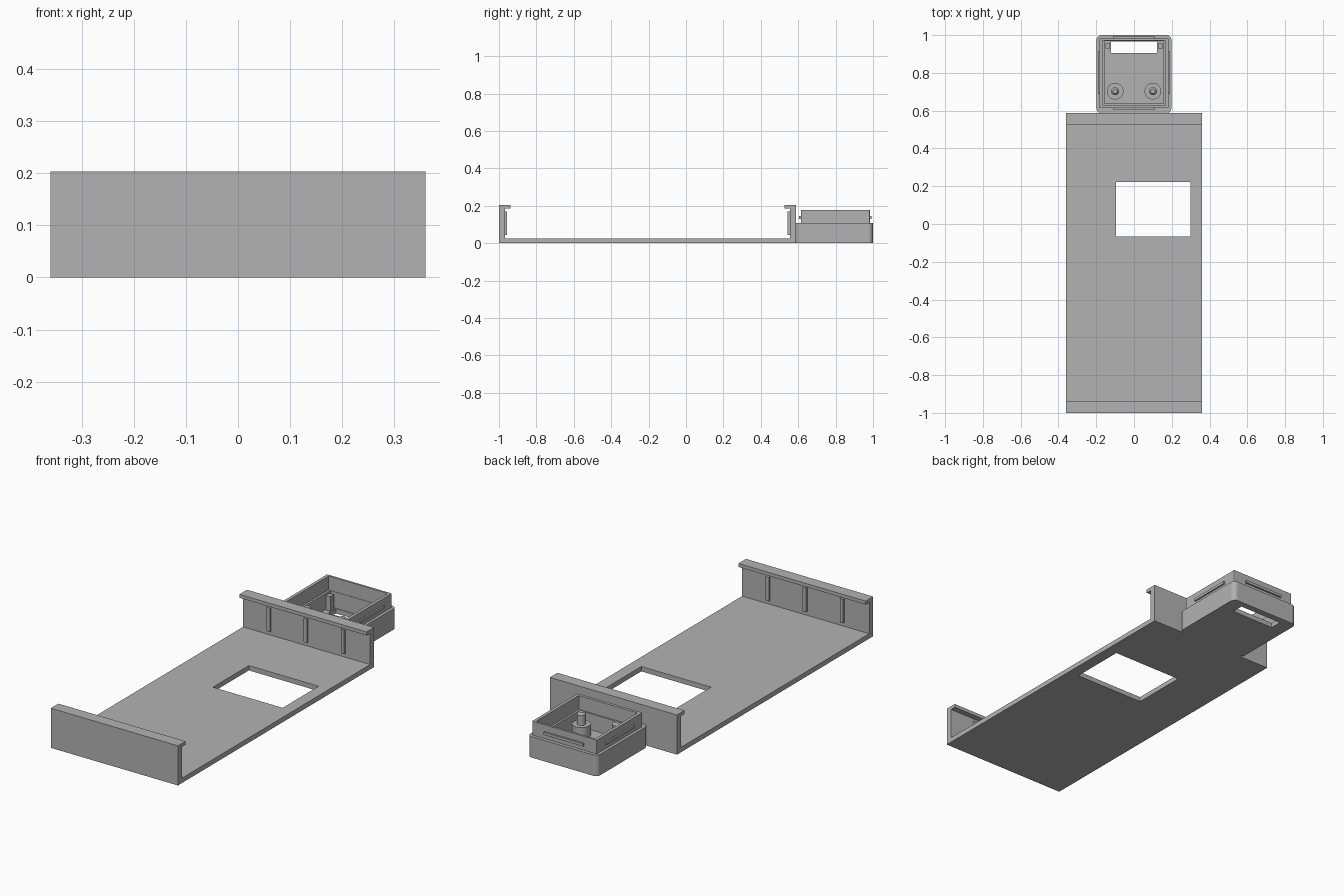
import bpy, bmesh, math

cube = bpy.data.objects.get("Cube")
if cube:
    bpy.data.objects.remove(cube, do_unlink=True)

GREY = (0.45, 0.45, 0.45, 1)
grey = bpy.data.materials.new("plain grey")
grey.use_nodes = True
grey.diffuse_color = GREY
grey.node_tree.nodes["Principled BSDF"].inputs["Base Color"].default_value = GREY


def finish(name, bm):
    bmesh.ops.recalc_face_normals(bm, faces=bm.faces)
    mesh = bpy.data.meshes.new(name)
    bm.to_mesh(mesh)
    bm.free()
    mesh.materials.append(grey)
    obj = bpy.data.objects.new(name, mesh)
    bpy.context.collection.objects.link(obj)
    return obj


def smooth(obj):
    bpy.ops.object.select_all(action="DESELECT")
    obj.select_set(True)
    bpy.context.view_layer.objects.active = obj
    bpy.ops.object.shade_smooth_by_angle(angle=math.radians(35))


def prism(name, points, direction):
    """Extrude a closed loop of 3D points along a direction."""
    bm = bmesh.new()
    face = bm.faces.new([bm.verts.new(p) for p in points])
    out = bmesh.ops.extrude_face_region(bm, geom=[face])
    bmesh.ops.translate(bm, vec=direction,
                        verts=[v for v in out["geom"] if isinstance(v, bmesh.types.BMVert)])
    return finish(name, bm)


def box(name, x0, x1, y0, y1, z0, z1):
    pts = [(x0, y0, z0), (x1, y0, z0), (x1, y1, z0), (x0, y1, z0)]
    return prism(name, pts, (0, 0, z1 - z0))


def rounded(x0, x1, y0, y1, r, steps=4):
    corners = [(x1 - r, y1 - r), (x0 + r, y1 - r), (x0 + r, y0 + r), (x1 - r, y0 + r)]
    return [(cx + r * math.cos(a), cy + r * math.sin(a))
            for i, (cx, cy) in enumerate(corners)
            for a in [(i + k / steps) * math.pi / 2 for k in range(steps + 1)]]


def ring(name, outer, inner, z0, z1):
    """Closed wall between two loops with equal point counts."""
    bm = bmesh.new()
    loops = [[bm.verts.new((x, y, z)) for x, y in loop]
             for loop, z in ((outer, z0), (outer, z1), (inner, z1), (inner, z0))]
    n = len(outer)
    for k in range(4):
        a, b = loops[k], loops[(k + 1) % 4]
        for i in range(n):
            j = (i + 1) % n
            bm.faces.new((a[i], a[j], b[j], b[i]))
    return finish(name, bm)


def lathe(name, x, y, profile, sides=32):
    """Turned solid from a profile of (radius, height) points."""
    bm = bmesh.new()
    rows = [[bm.verts.new((x + r * math.cos(t), y + r * math.sin(t), z))
             for t in [2 * math.pi * i / sides for i in range(sides)]] for r, z in profile]
    for a, b in zip(rows, rows[1:]):
        for i in range(sides):
            j = (i + 1) % sides
            bm.faces.new((a[i], a[j], b[j], b[i]))
    bm.faces.new(rows[0])
    bm.faces.new(rows[-1])
    obj = finish(name, bm)
    smooth(obj)
    return obj


# Tray: one side profile with end walls and inward lips
W, TOP, LIP, FLOOR = 0.36, 0.203, 0.185, 0.025
FRONT, BACK, WALL, HANG = -1.0, 0.587, 0.032, 0.061
profile = [(FRONT, 0), (BACK, 0), (BACK, TOP), (BACK - HANG, TOP), (BACK - HANG, LIP),
           (BACK - WALL, LIP), (BACK - WALL, FLOOR), (FRONT + WALL, FLOOR),
           (FRONT + WALL, LIP), (FRONT + HANG, LIP), (FRONT + HANG, TOP), (FRONT, TOP)]
tray = prism("tray", [(-W, y, z) for y, z in profile], (2 * W, 0, 0))

# Rectangular opening in the tray floor
cutter = box("opening_cutter", -0.095, 0.3, -0.067, 0.223, -0.1, 0.1)
cut = tray.modifiers.new("opening", "BOOLEAN")
cut.operation, cut.solver, cut.object = "DIFFERENCE", "EXACT", cutter
bpy.context.view_layer.objects.active = tray
bpy.ops.object.modifier_apply(modifier=cut.name)
bpy.data.objects.remove(cutter, do_unlink=True)

# Grip ribs on the inside of both end walls
for end, y, d in (("front", FRONT + WALL, 1), ("back", BACK - WALL, -1)):
    for i, x in enumerate((-0.21, 0, 0.21)):
        box(f"{end}_rib_{i + 1}", x - 0.009, x + 0.009,
            min(y, y + d * 0.011), max(y, y + d * 0.011), 0.045, 0.168)

# Housing: lower wall, slotted floor and stepped upper wall
lower_in = (-0.156, 0.156, 0.637, 0.97)
ring("housing_lower_wall", rounded(-0.198, 0.198, BACK, 1.0, 0.025),
     rounded(*lower_in, 0.002), 0, 0.107)
ring("housing_floor", rounded(*lower_in, 0.002),
     rounded(-0.123, 0.123, 0.905, 0.967, 0.001), 0, FLOOR)
ring("housing_upper_wall", rounded(-0.183, 0.183, 0.614, 0.983, 0.004),
     rounded(-0.167, 0.167, 0.629, 0.972, 0.002), 0.107, 0.178)

# Snap ridges around the upper wall
for side, s in (("left", 1), ("right", -1)):
    a, b = sorted((s * 0.178, s * 0.191))
    box(f"{side}_snap_ridge", a, b, 0.688, 0.912, 0.13, 0.144)
box("front_snap_ridge", -0.112, 0.112, 0.605, 0.618, 0.13, 0.144)
box("back_snap_ridge", -0.112, 0.112, 0.979, 0.992, 0.13, 0.144)

# Mounting pins and square support posts
for side, s in (("left", 1), ("right", -1)):
    lathe(f"{side}_mounting_pin", s * 0.1, 0.703,
          [(0.044, FLOOR), (0.044, 0.08), (0.021, 0.08), (0.021, 0.132), (0.012, 0.142)])
    a, b = sorted((s * 0.126, s * 0.152))
    box(f"{side}_support_post", a, b, 0.928, 0.955, FLOOR, 0.1)
